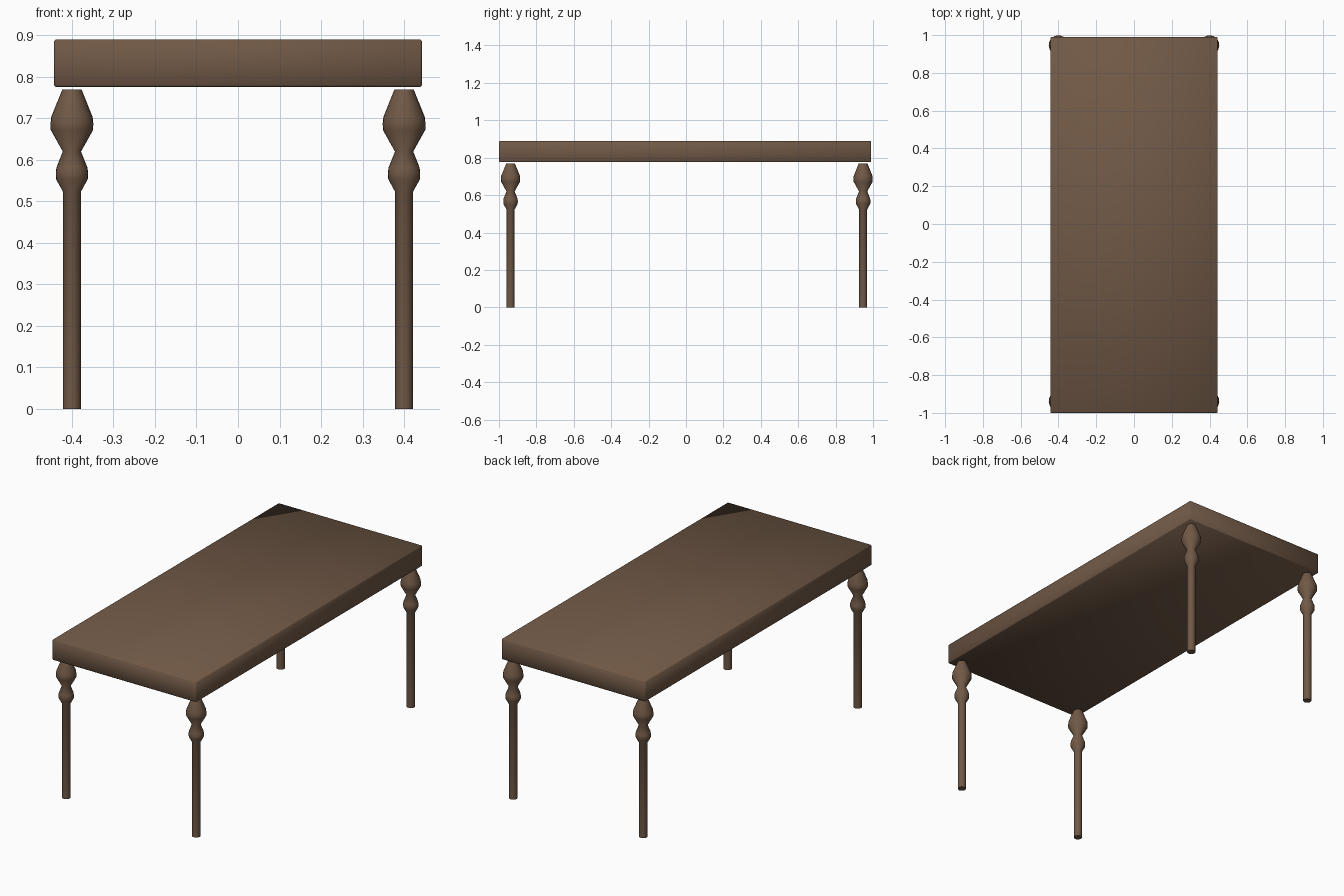
import bpy, bmesh, math
from mathutils import Vector

if "Cube" in bpy.data.objects:
    bpy.data.objects.remove(bpy.data.objects["Cube"])

wood = bpy.data.materials.new("brown wood")
wood.diffuse_color = (0.165, 0.1, 0.062, 1)
wood.use_nodes = True
wood.node_tree.nodes["Principled BSDF"].inputs["Base Color"].default_value = wood.diffuse_color


def add_object(name, bm):
    bmesh.ops.recalc_face_normals(bm, faces=bm.faces)
    mesh = bpy.data.meshes.new(name)
    bm.to_mesh(mesh)
    bm.free()
    mesh.materials.append(wood)
    obj = bpy.data.objects.new(name, mesh)
    bpy.context.collection.objects.link(obj)
    for p in mesh.polygons:
        p.use_smooth = True
    return obj


# Tabletop: thick slab with slightly softened edges
bm = bmesh.new()
bmesh.ops.create_cube(bm, size=1)
for v in bm.verts:
    v.co = Vector((v.co.x * 0.886, v.co.y * 1.99 - 0.005, v.co.z * 0.114 + 0.833))
bmesh.ops.bevel(bm, geom=bm.edges[:], offset=0.004, segments=1, affect='EDGES')
add_object("tabletop", bm)

# Turned leg profile: (radius, height), plain shaft with two bulges on top
PROFILE = [(0.0215, 0), (0.0215, 0.523), (0.038, 0.553), (0.039, 0.567), (0.0375, 0.581),
           (0.022, 0.62), (0.051, 0.672), (0.0515, 0.687), (0.05, 0.703), (0.023, 0.77)]
SIDES = 24


def turned_leg(name, x, y):
    bm = bmesh.new()
    rings = [[bm.verts.new((x + r * math.cos(2 * math.pi * i / SIDES),
                            y + r * math.sin(2 * math.pi * i / SIDES), z))
              for i in range(SIDES)] for r, z in PROFILE]
    for low, high in zip(rings, rings[1:]):
        for i in range(SIDES):
            j = (i + 1) % SIDES
            bm.faces.new((low[i], low[j], high[j], high[i]))
    bm.faces.new(rings[0])
    bm.faces.new(rings[-1])
    leg = add_object(name, bm)
    # keep the rims of the end caps crisp
    bpy.ops.object.select_all(action='DESELECT')
    leg.select_set(True)
    bpy.context.view_layer.objects.active = leg
    bpy.ops.object.shade_smooth_by_angle(angle=math.radians(60))


# Four legs, one near each corner
for side, x in (("left", -0.4), ("right", 0.4)):
    for end, y in (("front", -0.938), ("back", 0.947)):
        turned_leg(f"{end}_{side}_leg", x, y)
